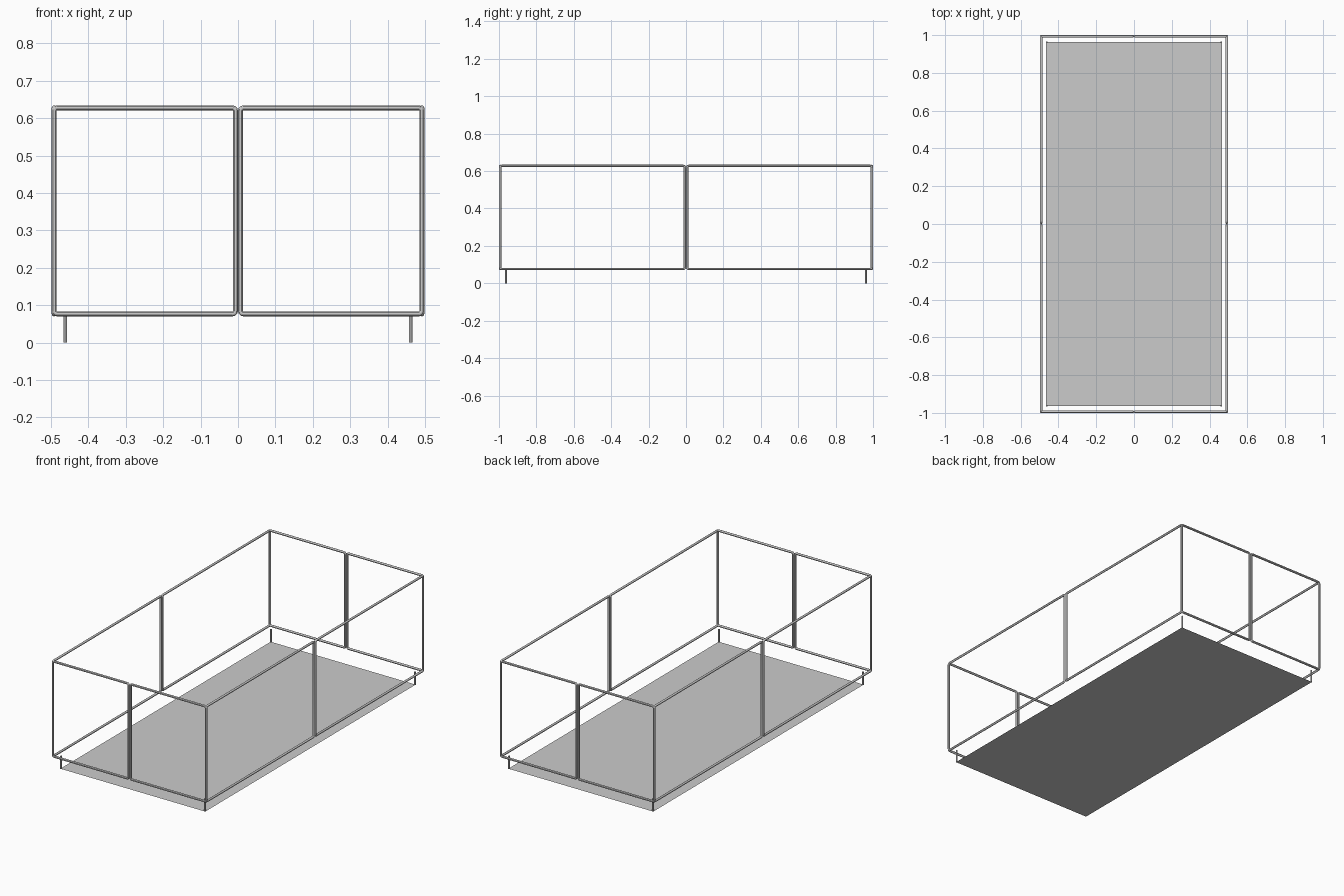
import bpy, bmesh
from math import sin, cos, pi
from mathutils import Vector

if "Cube" in bpy.data.objects:
    bpy.data.objects.remove(bpy.data.objects["Cube"])

R = 0.0065          # tube radius
BEND = 0.008        # centre-line radius of tube corners
Z0, Z1 = 0.07, 0.634
SIDES = 12


def finish(bm, name):
    bmesh.ops.recalc_face_normals(bm, faces=bm.faces)
    me = bpy.data.meshes.new(name)
    bm.to_mesh(me)
    bm.free()
    ob = bpy.data.objects.new(name, me)
    bpy.context.collection.objects.link(ob)
    return ob


def smooth(ob):
    bpy.ops.object.select_all(action='DESELECT')
    ob.select_set(True)
    bpy.context.view_layer.objects.active = ob
    bpy.ops.object.shade_smooth_by_angle()


# closed rectangular tube frame with small bends, standing along axis u
def panel(name, origin, u, width):
    bm = bmesh.new()
    u, w = Vector(u), Vector((0, 0, 1))
    n = u.cross(w)
    lo, hi = R + BEND, width - R - BEND
    zl, zh = Z0 + R + BEND, Z1 - R - BEND
    rings = []
    for i, (cu, cz) in enumerate([(hi, zh), (lo, zh), (lo, zl), (hi, zl)]):
        for k in range(4):
            t = i * pi / 2 + k * pi / 6
            out = u * cos(t) + w * sin(t)
            c = Vector(origin) + u * cu + w * cz + out * BEND
            rings.append([bm.verts.new(c + out * R * cos(a) + n * R * sin(a))
                          for a in (2 * pi * j / SIDES for j in range(SIDES))])
    for i, a in enumerate(rings):
        b = rings[(i + 1) % len(rings)]
        for j in range(SIDES):
            k = (j + 1) % SIDES
            bm.faces.new((a[j], a[k], b[k], b[j]))
    smooth(finish(bm, name))


# two panels per side of the pen
for s, end in ((-1, "front"), (1, "back")):
    panel(end + "_left_panel", (-0.498, s * (1 - R), 0), (1, 0, 0), 0.498)
    panel(end + "_right_panel", (0, s * (1 - R), 0), (1, 0, 0), 0.498)
for s, side in ((-1, "left"), (1, "right")):
    panel(side + "_front_panel", (s * (0.498 - R), -1, 0), (0, 1, 0), 1)
    panel(side + "_back_panel", (s * (0.498 - R), 0, 0), (0, 1, 0), 1)

# short corner pegs
for sx, side in ((-1, "left"), (1, "right")):
    for sy, end in ((-1, "front"), (1, "back")):
        bpy.ops.mesh.primitive_cylinder_add(
            vertices=SIDES, radius=0.0047, depth=0.074,
            location=(sx * 0.462, sy * 0.962, 0.037))
        peg = bpy.context.object
        peg.name = f"{end}_{side}_peg"
        smooth(peg)

# flat floor sheet
bm = bmesh.new()
bm.faces.new([bm.verts.new((x, y, 0)) for x, y in
              ((-0.465, -0.964), (0.465, -0.964), (0.465, 0.964), (-0.465, 0.964))])
sheet = finish(bm, "floor_sheet")
if sheet.data.polygons[0].normal.z < 0:
    sheet.data.flip_normals()
